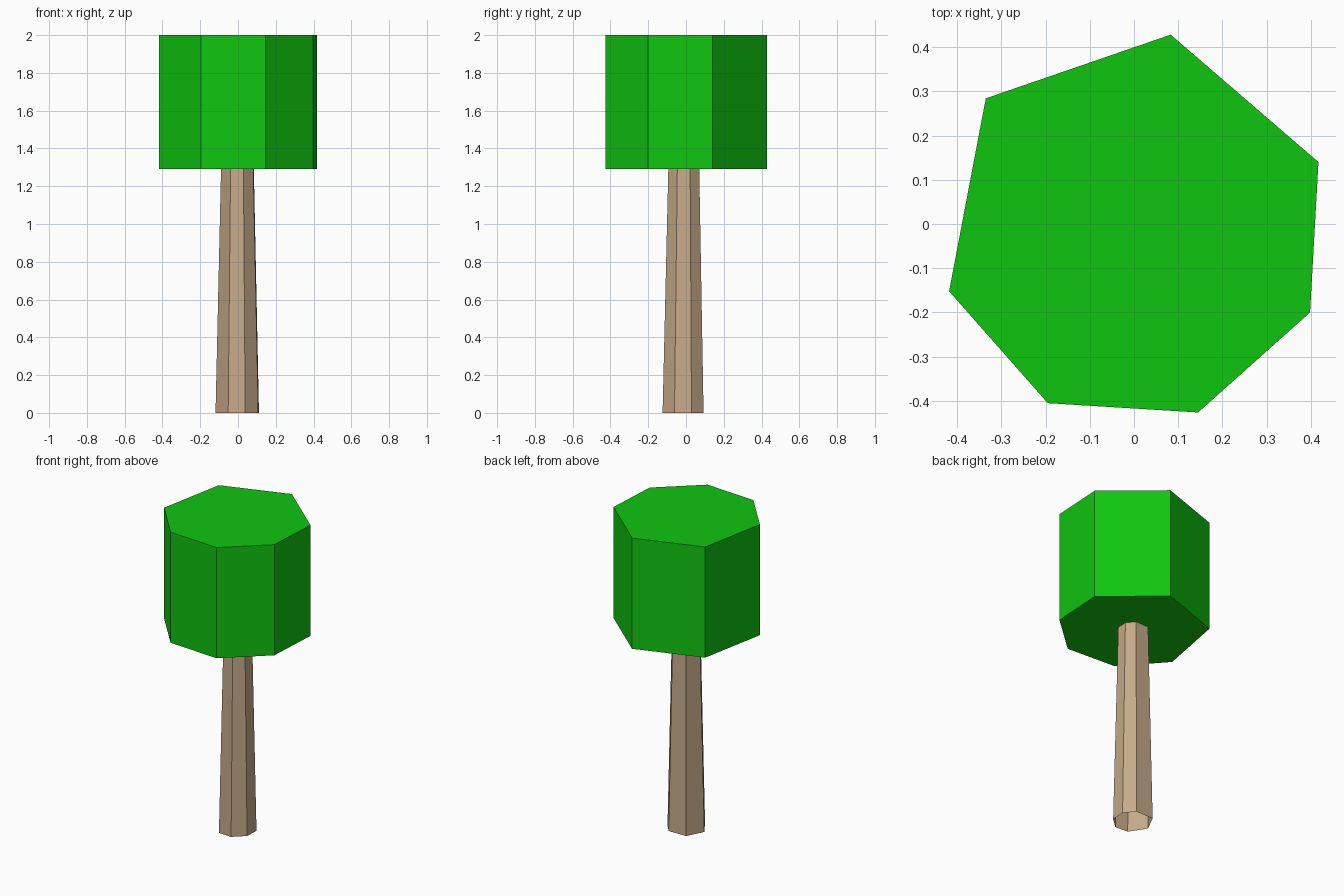
import bpy
import bmesh

if "Cube" in bpy.data.objects:
    bpy.data.objects.remove(bpy.data.objects["Cube"])


def material(name, color):
    mat = bpy.data.materials.new(name)
    mat.diffuse_color = (*color, 1.0)
    mat.use_nodes = True
    mat.node_tree.nodes["Principled BSDF"].inputs["Base Color"].default_value = mat.diffuse_color
    return mat


def prism(name, outline, z0, z1, top_scale, capped, mat):
    """Flat-sided column from an outline, optionally tapered and capped."""
    bm = bmesh.new()
    low = [bm.verts.new((x, y, z0)) for x, y in outline]
    high = [bm.verts.new((x * top_scale, y * top_scale, z1)) for x, y in outline]
    n = len(outline)
    for i in range(n):
        j = (i + 1) % n
        bm.faces.new((low[i], low[j], high[j], high[i]))
    if capped:
        bm.faces.new(high)
        bm.faces.new(low[::-1])
    mesh = bpy.data.meshes.new(name)
    bm.to_mesh(mesh)
    bm.free()
    mesh.materials.append(mat)
    obj = bpy.data.objects.new(name, mesh)
    bpy.context.collection.objects.link(obj)
    return obj


# Seven-sided outlines, counter-clockwise: four short sides and three long ones
crown_outline = [(-0.418, -0.152), (-0.195, -0.405), (0.145, -0.426), (0.398, -0.2),
                 (0.417, 0.14), (0.083, 0.428), (-0.335, 0.284)]
trunk_outline = [(-0.052, -0.119), (0.038, -0.124), (0.107, -0.061), (0.111, 0.029),
                 (0.058, 0.093), (-0.065, 0.091), (-0.119, -0.015)]

# Tapered trunk, open at the bottom
prism("trunk", trunk_outline, 0.0, 1.29, 0.755, False, material("bark", (0.56, 0.40, 0.25)))

# Block of leaves
prism("leaves", crown_outline, 1.29, 2.0, 1.0, True, material("leaf_green", (0.005, 0.56, 0.005)))
